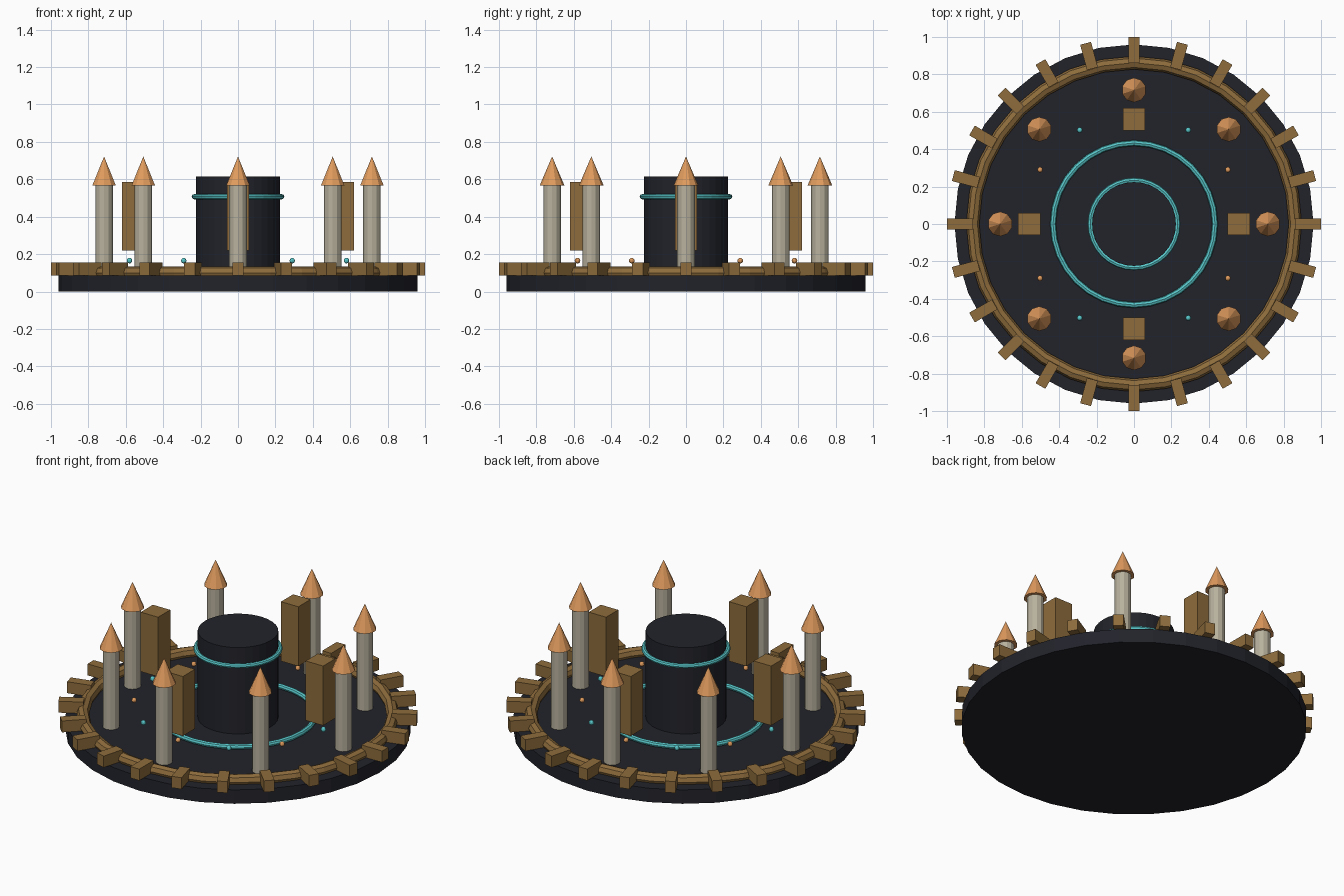
import bpy
from math import sin, cos, pi, tau

if "Cube" in bpy.data.objects:
    bpy.data.objects.remove(bpy.data.objects["Cube"])


def material(name, rgb):
    m = bpy.data.materials.new(name)
    m.diffuse_color = (*rgb, 1)
    m.use_nodes = True
    m.node_tree.nodes["Principled BSDF"].inputs["Base Color"].default_value = m.diffuse_color
    return m


DARK = material("dark_metal", (0.016, 0.017, 0.024))
BRASS = material("brass", (0.27, 0.15, 0.045))
COPPER = material("copper", (0.75, 0.33, 0.11))
STONE = material("stone", (0.48, 0.44, 0.34))
CYAN = material("cyan_glow", (0.10, 0.58, 0.60))


def finish(name, mat):
    o = bpy.context.object
    o.name = name
    o.data.materials.append(mat)
    return o


def cone(name, mat, r1, r2, z0, z1, sides, x=0, y=0):
    bpy.ops.mesh.primitive_cone_add(vertices=sides, radius1=r1, radius2=r2,
                                    depth=z1 - z0, location=(x, y, (z0 + z1) / 2))
    return finish(name, mat)


def ring(name, mat, major, minor, z, sides=8):
    bpy.ops.mesh.primitive_torus_add(major_radius=major, minor_radius=minor,
                                     major_segments=32, minor_segments=sides,
                                     location=(0, 0, z))
    return finish(name, mat)


def box(name, mat, size, loc, angle=0):
    bpy.ops.mesh.primitive_cube_add(size=1, location=loc, rotation=(0, 0, angle))
    o = finish(name, mat)
    o.scale = size
    return o


def polar(r, a):
    return r * cos(a), r * sin(a)


FLOOR = 0.085

# base plate, central drum and rings
cone("base_plate", DARK, 0.96, 0.96, 0, FLOOR, 32)
cone("central_drum", DARK, 0.224, 0.224, FLOOR, 0.615, 32)
ring("rim_ring", BRASS, 0.862, 0.035, 0.10)
ring("floor_glow_ring", CYAN, 0.433, 0.016, 0.104)
ring("drum_glow_ring", CYAN, 0.234, 0.014, 0.507)

# gear teeth around the rim
for i in range(24):
    a = i * tau / 24
    box("gear_tooth", BRASS, (0.14, 0.06, 0.07), (*polar(0.93, a), 0.12), a)

# towers with pointed roofs
for i in range(8):
    x, y = polar(0.716, i * tau / 8)
    cone("tower", STONE, 0.047, 0.047, FLOOR, 0.57, 12, x, y)
    cone("tower_roof", COPPER, 0.066, 0, 0.567, 0.722, 10, x, y)

# floating blocks
for i in range(4):
    a = i * pi / 2
    box("floating_block", BRASS, (0.118, 0.118, 0.365), (*polar(0.56, a), 0.403), a)

# small beads, alternating colours
for i in range(12):
    bpy.ops.mesh.primitive_uv_sphere_add(segments=10, ring_count=6, radius=0.015,
                                         location=(*polar(0.58, i * tau / 12), 0.165))
    finish("bead", COPPER if i % 2 else CYAN)
